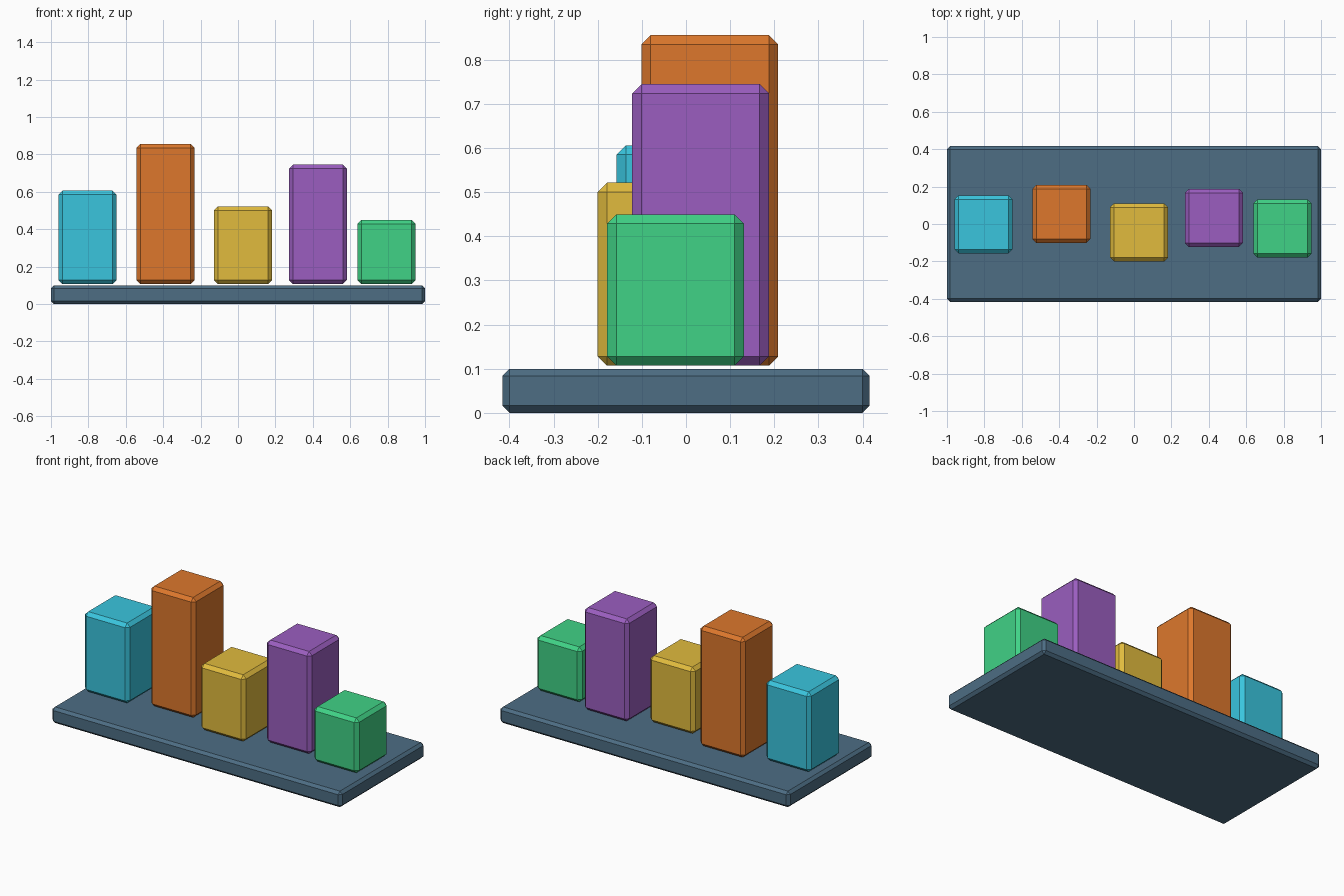
import bpy
import bmesh

if "Cube" in bpy.data.objects:
    bpy.data.objects.remove(bpy.data.objects["Cube"])


def make_material(name, rgb):
    # sRGB 0-255 to linear diffuse colour
    mat = bpy.data.materials.new(name)
    mat.diffuse_color = [(c / 255) ** 2.2 for c in rgb] + [1.0]
    mat.use_nodes = True
    mat.node_tree.nodes["Principled BSDF"].inputs["Base Color"].default_value = mat.diffuse_color
    return mat


def chamfered_box(name, centre_xy, size_xy, z_range, chamfer, rgb):
    # flat-faced box with a single-segment chamfer on every edge
    bm = bmesh.new()
    bmesh.ops.create_cube(bm, size=1.0)
    height = z_range[1] - z_range[0]
    bmesh.ops.scale(bm, vec=(*size_xy, height), verts=bm.verts)
    bmesh.ops.bevel(bm, geom=bm.edges[:], offset=chamfer, offset_type='OFFSET',
                    segments=1, profile=0.5, affect='EDGES')
    mesh = bpy.data.meshes.new(name)
    bm.to_mesh(mesh)
    bm.free()
    mesh.materials.append(make_material(name + "_colour", rgb))
    obj = bpy.data.objects.new(name, mesh)
    obj.location = (*centre_xy, z_range[0] + height / 2)
    bpy.context.collection.objects.link(obj)
    return obj


# Base slab
chamfered_box("base_plate", (0, 0), (2.0, 0.832), (0.0, 0.1), 0.0165, (78, 109, 131))

# Row of square blocks, floating just above the base
BLOCK_WIDTH = 0.31
BLOCK_BOTTOM = 0.107
blocks = [
    ("cyan_block", -0.805, -0.002, 0.606, (60, 196, 221)),
    ("orange_block", -0.388, 0.054, 0.856, (220, 119, 48)),
    ("yellow_block", 0.027, -0.045, 0.522, (224, 186, 64)),
    ("purple_block", 0.427, 0.033, 0.745, (153, 94, 190)),
    ("green_block", 0.794, -0.024, 0.450, (66, 209, 133)),
]
for name, x, y, top, rgb in blocks:
    chamfered_box(name, (x, y), (BLOCK_WIDTH, BLOCK_WIDTH),
                  (BLOCK_BOTTOM, top), 0.021, rgb)
